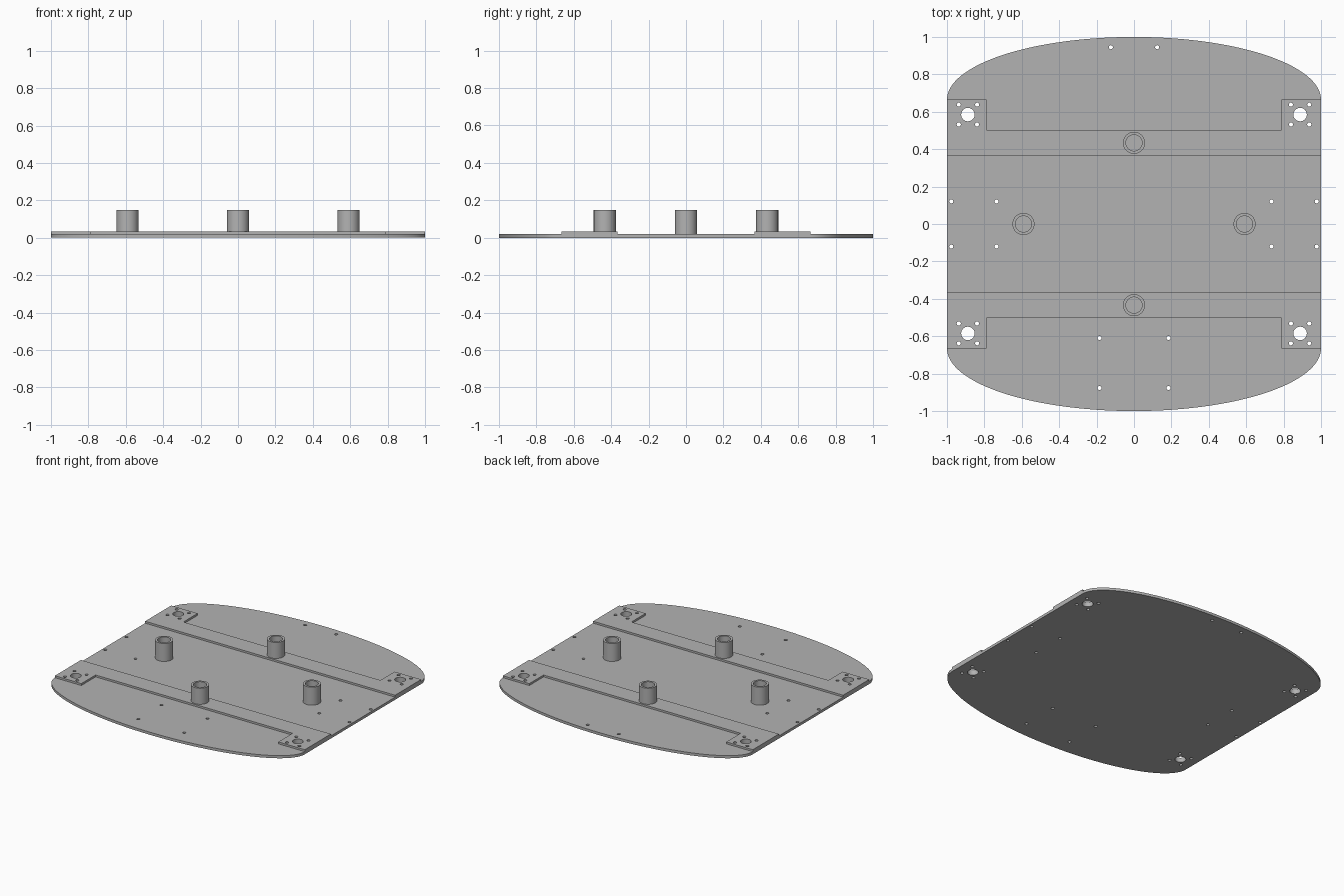
import bpy, bmesh, math

cube = bpy.data.objects.get("Cube")
if cube:
    bpy.data.objects.remove(cube, do_unlink=True)

PLATE_TOP, PAD_TOP, TUBE_TOP = 0.019, 0.033, 0.149

grey = bpy.data.materials.new("mid grey")
grey.use_nodes = True
GREY = (0.45, 0.45, 0.45, 1)
grey.diffuse_color = GREY
grey.node_tree.nodes["Principled BSDF"].inputs["Base Color"].default_value = GREY


def make_object(name, bm):
    bmesh.ops.recalc_face_normals(bm, faces=bm.faces[:])
    mesh = bpy.data.meshes.new(name)
    bm.to_mesh(mesh)
    bm.free()
    mesh.materials.append(grey)
    obj = bpy.data.objects.new(name, mesh)
    bpy.context.collection.objects.link(obj)
    return obj


def activate(obj):
    bpy.ops.object.select_all(action='DESELECT')
    obj.select_set(True)
    bpy.context.view_layer.objects.active = obj


def smooth(obj):
    activate(obj)
    bpy.ops.object.shade_smooth_by_angle(angle=math.radians(30))


def slab(name, outline, z0, z1):
    """Flat outline extruded upwards."""
    bm = bmesh.new()
    face = bm.faces.new([bm.verts.new((x, y, z0)) for x, y in outline])
    top = bmesh.ops.extrude_face_region(bm, geom=[face], use_keep_orig=True)["geom"]
    for v in top:
        if isinstance(v, bmesh.types.BMVert):
            v.co.z = z1
    return make_object(name, bm)


def tube(name, x, y, base, outer=0.059, inner=0.043, n=48):
    """Open standoff: outer wall, rim, inner wall and base ring."""
    bm = bmesh.new()
    profile = [(outer, base), (outer, TUBE_TOP), (inner, TUBE_TOP), (inner, base)]
    rings = [[bm.verts.new((x + r * math.cos(2 * math.pi * i / n),
                            y + r * math.sin(2 * math.pi * i / n), z))
              for i in range(n)] for r, z in profile]
    for k in range(4):
        a, b = rings[k], rings[(k + 1) % 4]
        for i in range(n):
            j = (i + 1) % n
            bm.faces.new((a[i], a[j], b[j], b[i]))
    smooth(make_object(name, bm))


# Base plate: straight sides with half-ellipse ends
SIDE_Y, N = 0.665, 72
outline = []
for sign in (1, -1):
    for i in range(N + 1):
        t = math.pi * i / N
        outline.append((sign * math.cos(t), sign * (SIDE_Y + (1 - SIDE_Y) * math.sin(t))))
plate = slab("base_plate", outline, 0, PLATE_TOP)

# Raised cross strips with wider corner tabs
strip = [(-1, 0.367), (1, 0.367), (1, SIDE_Y), (0.788, SIDE_Y),
         (0.788, 0.502), (-0.788, 0.502), (-0.788, SIDE_Y), (-1, SIDE_Y)]
back = slab("back_strip", strip, PLATE_TOP, PAD_TOP)
front = slab("front_strip", [(x, -y) for x, y in strip], PLATE_TOP, PAD_TOP)

# Hole positions: corner mounts, side holes, front and back holes
holes = []
for sx in (1, -1):
    for sy in (1, -1):
        cx, cy = sx * 0.888, sy * 0.585
        holes.append((cx, cy, 0.036))
        holes += [(cx + dx, cy + dy, 0.011) for dx in (-0.049, 0.049) for dy in (-0.053, 0.053)]
        holes += [(sx * x, sy * 0.121, 0.011) for x in (0.735, 0.977)]
    holes.append((sx * 0.124, 0.945, 0.011))
    holes += [(sx * 0.184, y, 0.011) for y in (-0.61, -0.877)]

bm = bmesh.new()
for x, y, r in holes:
    disc = bmesh.ops.create_cone(bm, cap_ends=True, segments=32 if r > 0.02 else 16,
                                 radius1=r, radius2=r, depth=0.3)
    bmesh.ops.translate(bm, verts=disc["verts"], vec=(x, y, 0))
cutter = make_object("hole_cutter", bm)
cutter.hide_render = True

# Drill the plate and strips
for obj in (plate, back, front):
    mod = obj.modifiers.new("holes", 'BOOLEAN')
    mod.operation = 'DIFFERENCE'
    mod.solver = 'EXACT'
    mod.object = cutter
    activate(obj)
    bpy.ops.object.modifier_apply(modifier=mod.name)
    smooth(obj)
bpy.data.objects.remove(cutter, do_unlink=True)

# Four standoffs: two on the plate, two on the strips
tube("left_standoff", 0.591, 0, PLATE_TOP)
tube("right_standoff", -0.591, 0, PLATE_TOP)
tube("back_standoff", 0, 0.434, PAD_TOP)
tube("front_standoff", 0, -0.434, PAD_TOP)
